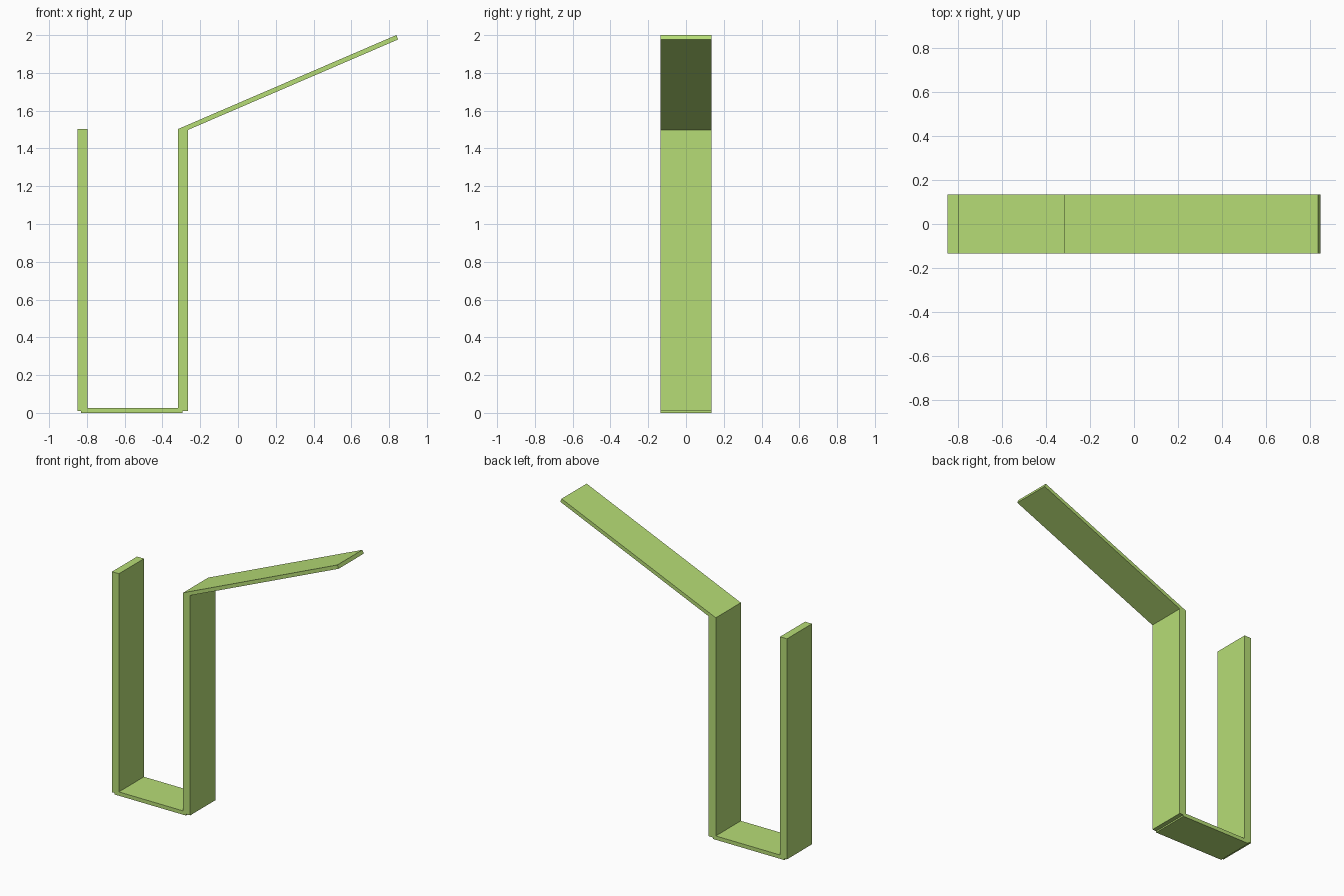
import bpy
import bmesh

if "Cube" in bpy.data.objects:
    bpy.data.objects.remove(bpy.data.objects["Cube"])

HALF_WIDTH = 0.134

green = bpy.data.materials.new("light_green")
green.diffuse_color = (0.47, 0.72, 0.18, 1)
green.use_nodes = True
green.node_tree.nodes["Principled BSDF"].inputs["Base Color"].default_value = green.diffuse_color


def slab(name, profile):
    """Extrude a front-view (x, z) outline across the full width in y."""
    bm = bmesh.new()
    face = bm.faces.new([bm.verts.new((x, -HALF_WIDTH, z)) for x, z in profile])
    ext = bmesh.ops.extrude_face_region(bm, geom=[face])
    verts = [v for v in ext["geom"] if isinstance(v, bmesh.types.BMVert)]
    bmesh.ops.translate(bm, verts=verts, vec=(0, 2 * HALF_WIDTH, 0))
    bmesh.ops.recalc_face_normals(bm, faces=bm.faces)
    mesh = bpy.data.meshes.new(name)
    bm.to_mesh(mesh)
    bm.free()
    mesh.materials.append(green)
    obj = bpy.data.objects.new(name, mesh)
    bpy.context.collection.objects.link(obj)
    return obj


def rect(x0, x1, z0, z1):
    return [(x0, z0), (x1, z0), (x1, z1), (x0, z1)]


# Two upright plates
slab("left_upright", rect(-0.85, -0.798, 0.01, 1.503))
slab("right_upright", rect(-0.317, -0.264, 0.01, 1.503))

# Bottom plate joining the uprights
slab("bottom_plate", rect(-0.83, -0.295, 0.0, 0.026))

# Sloping arm from the top of the right upright
slab("sloping_arm", [(-0.317, 1.503), (-0.307, 1.48), (0.848, 1.977), (0.838, 2.0)])
